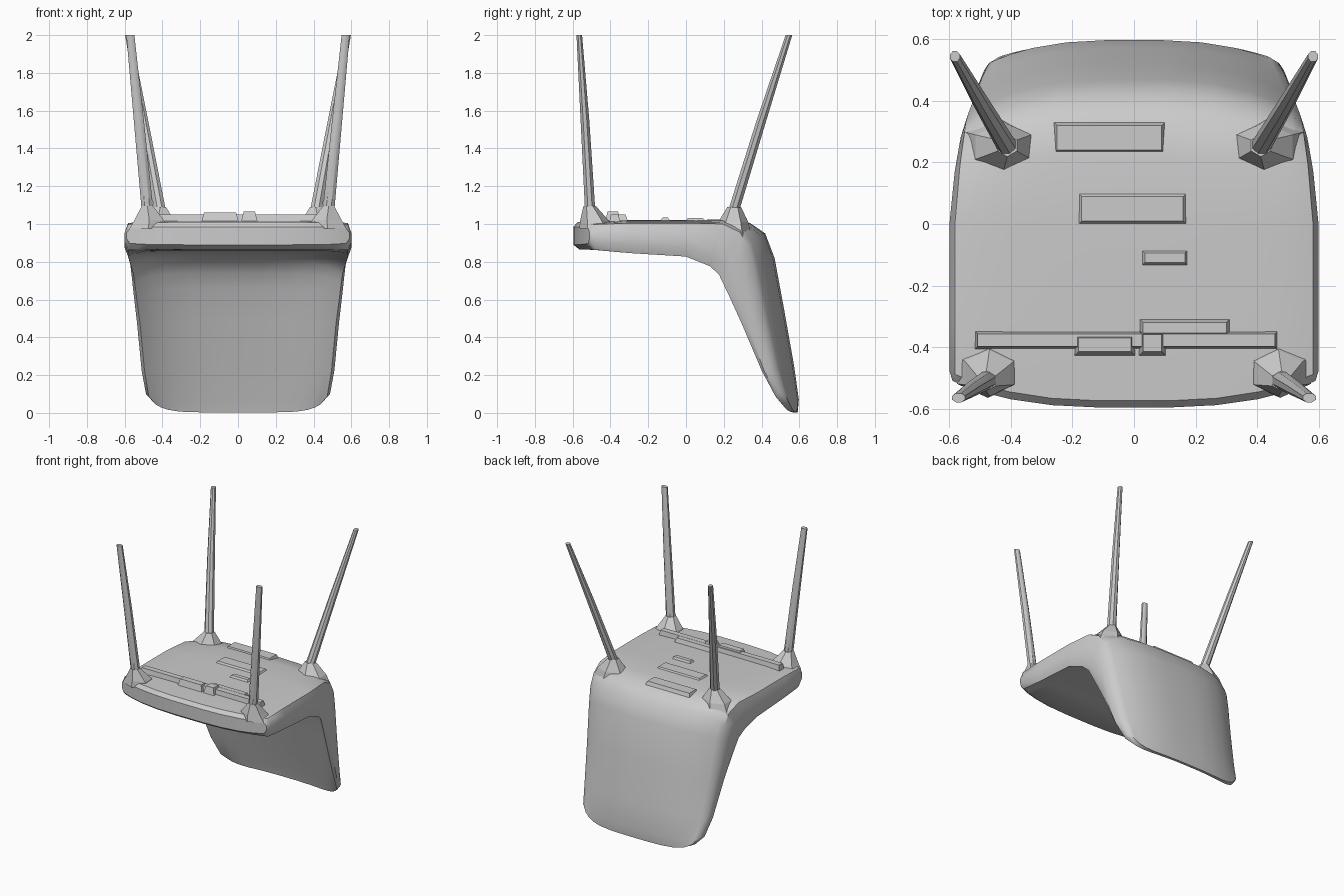
import bpy, bmesh, math
from mathutils import Vector

if "Cube" in bpy.data.objects:
    bpy.data.objects.remove(bpy.data.objects["Cube"])


def finish(bm, name, smooth=True):
    bmesh.ops.recalc_face_normals(bm, faces=bm.faces[:])
    me = bpy.data.meshes.new(name)
    bm.to_mesh(me)
    bm.free()
    ob = bpy.data.objects.new(name, me)
    bpy.context.collection.objects.link(ob)
    bpy.ops.object.select_all(action='DESELECT')
    ob.select_set(True)
    bpy.context.view_layer.objects.active = ob
    if smooth:
        bpy.ops.object.shade_smooth_by_angle(angle=math.radians(40))
    return ob


def loft(name, rings, smooth=True):
    bm = bmesh.new()
    vr = [[bm.verts.new(p) for p in r] for r in rings]
    n = len(vr[0])
    for a, b in zip(vr, vr[1:]):
        for i in range(n):
            j = (i + 1) % n
            bm.faces.new((a[i], a[j], b[j], b[i]))
    # each end is closed with triangles
    for r in (vr[0], vr[-1]):
        f = bm.faces.new(r)
        bmesh.ops.triangulate(bm, faces=[f])
    return finish(bm, name, smooth)


# Seat shell, upside down: each station holds (y, z) of the outer centre,
# outer edge, inner edge and inner centre, then the half width
stations = [
    ((-.597, .985), (-.51, .975), (-.51, .90), (-.597, .89), .59),
    ((-.575, 1.01), (-.48, .995), (-.47, .862), (-.565, .865), .60),
    ((-.32, 1.02), (-.30, 1.00), (-.30, .843), (-.32, .86), .60),
    ((.00, 1.02), (.00, 1.00), (.00, .82), (.00, .86), .60),
    ((.22, 1.025), (.19, .995), (.12, .76), (.20, .845), .583),
    ((.34, 1.005), (.28, .945), (.165, .715), (.28, .80), .57),
    ((.42, .95), (.325, .86), (.185, .67), (.33, .74), .563),
    ((.47, .82), (.35, .75), (.215, .61), (.365, .66), .555),
    ((.52, .55), (.40, .50), (.282, .47), (.425, .49), .535),
    ((.573, .25), (.465, .23), (.392, .22), (.50, .23), .51),
    ((.598, .07), (.515, .11), (.465, .095), (.558, .06), .487),
    ((.592, .003), (.54, .07), (.505, .055), (.572, .003), .45),
]
US = [-.97, -.91, -.82, -.68, -.45, -.2, .2, .45, .68, .82, .91, .97]


def mix(c, e, u):
    return [c[0] + (e[0] - c[0]) * abs(u) ** 3, c[1] + (e[1] - c[1]) * abs(u) ** 7]


rings = []
for oc, oe, ie, ic, w in stations:
    ring = [(w * u, *mix(oc, oe, u)) for u in US]
    rims = [[oe[k] * (1 - t) + ie[k] * t for k in (0, 1)] for t in (.3, .7)]
    ring += [(w, *r) for r in rims]
    ring += [(w * u, *mix(ic, ie, u)) for u in reversed(US)]
    ring += [(-w, *r) for r in reversed(rims)]
    rings.append(ring)
loft("seat_shell", rings)


def disc(centre, rx, ry, n=8):
    c = Vector(centre)
    return [c + Vector((rx * math.cos(math.tau * (i + .5) / n),
                        ry * math.sin(math.tau * (i + .5) / n), 0)) for i in range(n)]


# Tapered legs and the flared sockets joining them to the seat
for side, s in (("left", -1), ("right", 1)):
    loft("front_leg_" + side, [disc((s * .475, -.505, 1.03), .034, .03),
                               disc((s * .525, -.535, 1.55), .029, .025),
                               disc((s * .57, -.565, 2.0), .023, .016)])
    loft("back_leg_" + side, [disc((s * .405, .24, 1.03), .034, .032),
                              disc((s * .50, .40, 1.55), .026, .028),
                              disc((s * .582, .545, 2.0), .017, .019)])
    loft("front_socket_" + side, [disc((s * .475, -.475, .975), .115, .09, 6),
                                  disc((s * .47, -.485, 1.02), .09, .075, 6),
                                  disc((s * .48, -.51, 1.095), .035, .033, 6)], False)
    loft("back_socket_" + side, [disc((s * .44, .25, .93), .13, .10, 6),
                                 disc((s * .425, .25, 1.01), .105, .08, 6),
                                 disc((s * .412, .255, 1.09), .036, .036, 6)], False)


def box(name, x0, x1, y0, y1, z0, z1, inset=.012):
    def rect(i, z):
        return [(x0 + i, y0 + i, z), (x1 - i, y0 + i, z),
                (x1 - i, y1 - i, z), (x0 + i, y1 - i, z)]
    loft(name, [rect(0, z0), rect(inset, z1)], False)


# Cross rod and its clamps
box("cross_rod", -.52, .47, -.41, -.345, .99, 1.05)
box("rod_clamp_left", -.20, .01, -.435, -.35, .99, 1.06, .02)
box("rod_clamp_middle", .01, .11, -.435, -.34, .99, 1.065, .02)
box("rod_clamp_right", .01, .32, -.375, -.30, .99, 1.05, .02)
# Low raised plates under the seat
box("rear_plate", -.27, .11, .22, .34, .98, 1.032, .02)
box("centre_plate", -.20, .19, -.02, .12, .99, 1.032, .03)
box("tilt_plate", .01, .19, -.15, -.07, .99, 1.034, .025)
